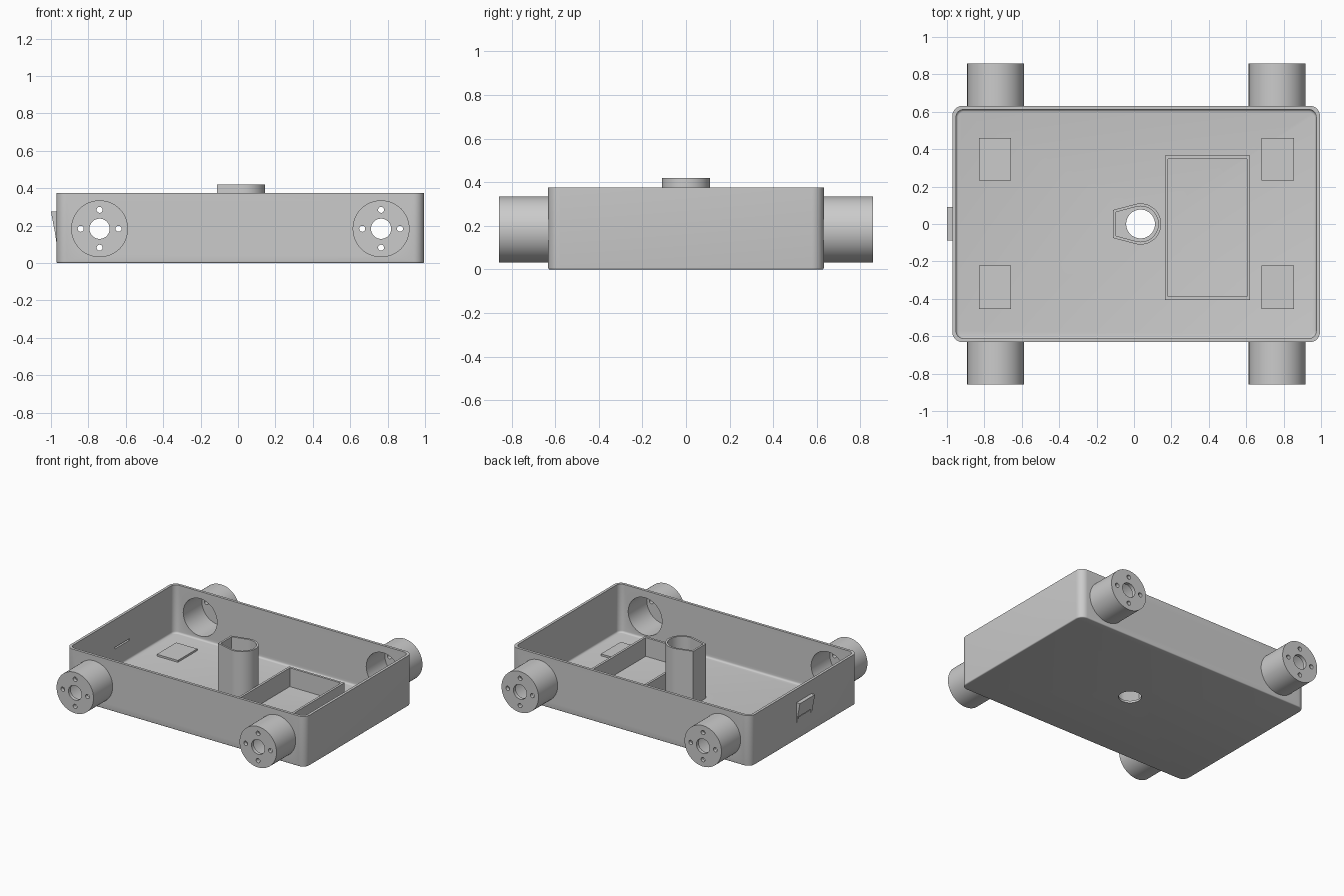
import bpy, bmesh
from math import radians, cos, sin, pi
from mathutils import Matrix, Vector

cube = bpy.data.objects.get("Cube")
if cube:
    bpy.data.objects.remove(cube, do_unlink=True)

grey = bpy.data.materials.new("light grey plastic")
grey.use_nodes = True
tone = (0.6, 0.6, 0.6, 1)
grey.diffuse_color = tone
grey.node_tree.nodes["Principled BSDF"].inputs["Base Color"].default_value = tone

CX = 0.0115          # tray centre in x
HX, HY = 0.983, 0.632
WALL, FLOOR, TOP = 0.02, 0.016, 0.375
MOTOR_X, MOTOR_Z = (-0.74, 0.765), 0.183


def prism(name, pts, z0, z1, bottom_bevel=0):
    """Extrude a flat outline from z0 to z1, optionally rounding its bottom edge."""
    bm = bmesh.new()
    base = bm.faces.new([bm.verts.new((x, y, z0)) for x, y in pts])
    top = bmesh.ops.extrude_face_region(bm, geom=[base])["geom"]
    bmesh.ops.translate(bm, vec=(0, 0, z1 - z0),
                        verts=[v for v in top if isinstance(v, bmesh.types.BMVert)])
    bmesh.ops.recalc_face_normals(bm, faces=bm.faces)
    if bottom_bevel:
        rim = [e for e in bm.edges if all(abs(v.co.z - z0) < 1e-5 for v in e.verts)]
        bmesh.ops.bevel(bm, geom=rim, offset=bottom_bevel, segments=4,
                        profile=0.5, affect='EDGES')
    me = bpy.data.meshes.new(name)
    bm.to_mesh(me)
    bm.free()
    ob = bpy.data.objects.new(name, me)
    bpy.context.collection.objects.link(ob)
    me.materials.append(grey)
    return ob


def arc(cx, cy, r, a0, a1, n):
    return [(cx + r * cos(radians(a0 + (a1 - a0) * i / n)),
             cy + r * sin(radians(a0 + (a1 - a0) * i / n))) for i in range(n + 1)]


def circle(r, cx=0, cy=0, n=64):
    return arc(cx, cy, r, 0, 360, n)[:-1]


def rect(x0, x1, y0, y1):
    return [(x0, y0), (x1, y0), (x1, y1), (x0, y1)]


def rounded(hx, hy, r):
    pts = []
    for sx, sy, a in ((1, 1, 0), (-1, 1, 90), (-1, -1, 180), (1, -1, 270)):
        pts += arc(CX + sx * (hx - r), sy * (hy - r), r, a, a + 90, 10)
    return pts


def stand(ob, x, z, side=1):
    """Lay a z-extruded part along y, pointing to the given side."""
    ob.data.transform(Matrix.Translation((x, 0, z)) @ Matrix.Rotation(-side * pi / 2, 4, 'X'))
    return ob


def cut(ob, *cutters):
    for c in cutters:
        m = ob.modifiers.new("cut", 'BOOLEAN')
        m.object, m.operation, m.solver = c, 'DIFFERENCE', 'EXACT'
    bpy.context.view_layer.update()
    dg = bpy.context.evaluated_depsgraph_get()
    me = bpy.data.meshes.new_from_object(ob.evaluated_get(dg))
    ob.modifiers.clear()
    ob.data = me
    for c in cutters:
        bpy.data.objects.remove(c, do_unlink=True)
    return ob


parts = []

# Open tray with motor bores, drain hole and a thin slot in the end wall
tray = prism("tray", rounded(HX, HY, 0.055), 0, TOP, 0.008)
cut(tray, prism("cavity", rounded(HX - WALL, HY - WALL, 0.04), FLOOR, 1, 0.014))
bores = [stand(prism("bore", circle(0.139), -0.8, 0.8), x, MOTOR_Z) for x in MOTOR_X]
slot = prism("slot", rect(-1.1, -0.9, -0.085, 0.085), 0.158, 0.17)
cut(tray, *bores, prism("floor_hole", circle(0.077, 0.035), -0.1, 0.1), slot)
parts.append(tray)

# Motor housings: hollow barrels with a drilled end cap
for x, where in zip(MOTOR_X, ("right", "left")):
    for side, end in ((-1, "front"), (1, "back")):
        barrel = prism(f"{end}_{where}_motor_housing", circle(0.152), HY - 0.014, 0.857)
        holes = [prism("bore", circle(0.139), 0, 0.83), prism("shaft", circle(0.054), 0.5, 1)]
        for k in range(4):
            px, py = 0.101 * cos(k * pi / 2), 0.101 * sin(k * pi / 2)
            holes.append(prism("screw", circle(0.016, px, py, 24), 0.5, 1))
        cut(barrel, *holes)
        parts.append(stand(barrel, x, MOTOR_Z, side))

# Teardrop cable tower over the floor hole
def teardrop(r, back, half):
    return arc(0.035, 0, r, -105, 105, 40) + [(back, half), (back, -half)]

tower = prism("cable_tower", teardrop(0.11, -0.112, 0.075), 0.01, 0.42)
cut(tower, prism("tower_core", teardrop(0.095, -0.097, 0.063), -0.1, 1))
parts.append(tower)

# Rectangular battery compartment
box = prism("battery_compartment", rect(0.165, 0.62, -0.405, 0.365), 0.008, 0.155)
cut(box, prism("box_core", rect(0.182, 0.603, -0.388, 0.348), -0.1, 1))
parts.append(box)

# Mounting pads on the floor
for x0, x1, where in ((-0.83, -0.657, "right"), (0.683, 0.855, "left")):
    for y0, y1, end in ((-0.455, -0.222, "front"), (0.232, 0.46, "back")):
        parts.append(prism(f"{end}_{where}_pad", rect(x0, x1, y0, y1), 0.008, 0.03))

# Wedge hood over the slot, with two short side legs
def wedge(name, profile, y0, y1):
    ob = prism(name, [(x, -z) for x, z in profile], y0, y1)
    return stand(ob, 0, 0)

parts.append(wedge("slot_hood", [(-0.97, 0.275), (-1.0, 0.275), (-0.98, 0.168), (-0.97, 0.168)],
                   -0.087, 0.09))
for y0, y1, where in ((-0.087, -0.072, "front"), (0.075, 0.09, "back")):
    parts.append(wedge(f"{where}_hood_leg", [(-0.97, 0.17), (-0.98, 0.17), (-0.971, 0.11),
                                             (-0.968, 0.11)], y0, y1))

# Smooth the curved walls, keep hard edges
bpy.ops.object.select_all(action='DESELECT')
for ob in parts:
    ob.select_set(True)
bpy.context.view_layer.objects.active = tray
bpy.ops.object.shade_smooth_by_angle(angle=radians(30))
